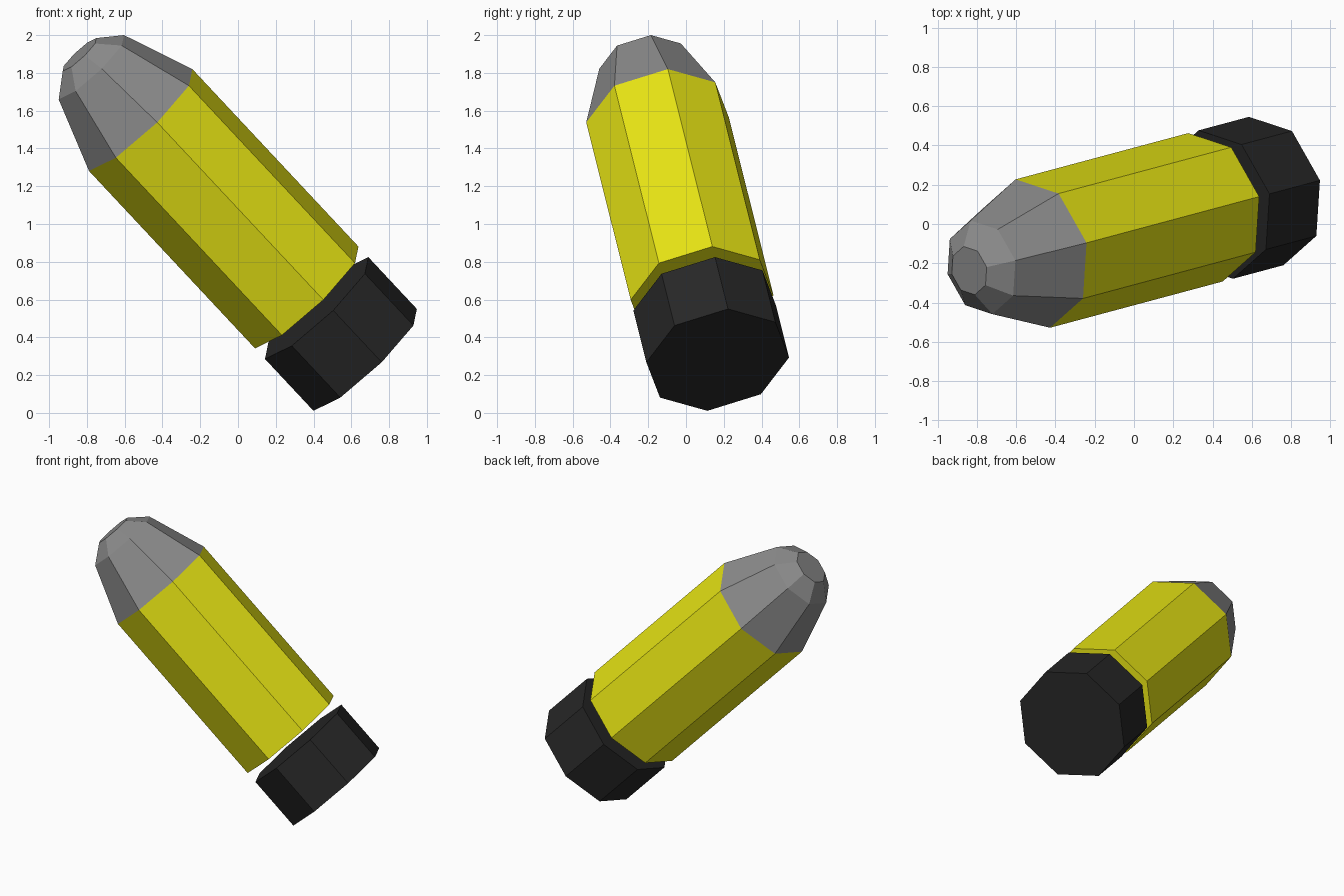
import bpy
import bmesh
import math
from mathutils import Matrix, Vector

default = bpy.data.objects.get("Cube")
if default:
    bpy.data.objects.remove(default, do_unlink=True)

SIDES = 8
RADIUS = 0.388

# Tilted frame: local z runs along the shell, local x points at one corner
axis = Vector((-0.672, -0.18, 0.718)).normalized()
corner = Vector((0.707, 0.141, 0.694))
corner = (corner - axis * corner.dot(axis)).normalized()
side = axis.cross(corner)
frame = Matrix((corner, side, axis)).transposed().to_4x4()
frame.translation = (0.364, 0.085, 0.611)


def material(name, colour):
    mat = bpy.data.materials.new(name)
    mat.use_nodes = True
    mat.diffuse_color = colour
    bsdf = mat.node_tree.nodes["Principled BSDF"]
    bsdf.inputs["Base Color"].default_value = colour
    return mat


def lathe(name, profile, mat, cap_bottom=True, cap_top=True):
    """Stack flat-sided rings given as (radius, height along the axis)."""
    bm = bmesh.new()
    rings = []
    for r, h in profile:
        angles = [math.tau * i / SIDES for i in range(SIDES)]
        rings.append([bm.verts.new((r * math.cos(a), r * math.sin(a), h)) for a in angles])
    for low, high in zip(rings, rings[1:]):
        for i in range(SIDES):
            j = (i + 1) % SIDES
            bm.faces.new((low[i], low[j], high[j], high[i]))
    if cap_bottom:
        bm.faces.new(rings[0][::-1])
    if cap_top:
        bm.faces.new(rings[-1])
    mesh = bpy.data.meshes.new(name)
    bm.to_mesh(mesh)
    bm.free()
    mesh.materials.append(mat)
    obj = bpy.data.objects.new(name, mesh)
    obj.matrix_world = frame
    bpy.context.collection.objects.link(obj)
    return obj


yellow = material("yellow", (0.8, 0.78, 0.007, 1))
grey = material("grey", (0.26, 0.26, 0.26, 1))
black = material("black", (0.02, 0.02, 0.02, 1))

# Casing, its tapered nose, and the separate base disc below a narrow gap
lathe("casing", [(RADIUS, 0), (RADIUS, 1.308)], yellow, cap_top=False)
lathe("nose", [(RADIUS, 1.308), (0.245, 1.697), (0.126, 1.79)], grey, cap_bottom=False)
lathe("base", [(RADIUS, -0.46), (RADIUS, -0.078)], black)
